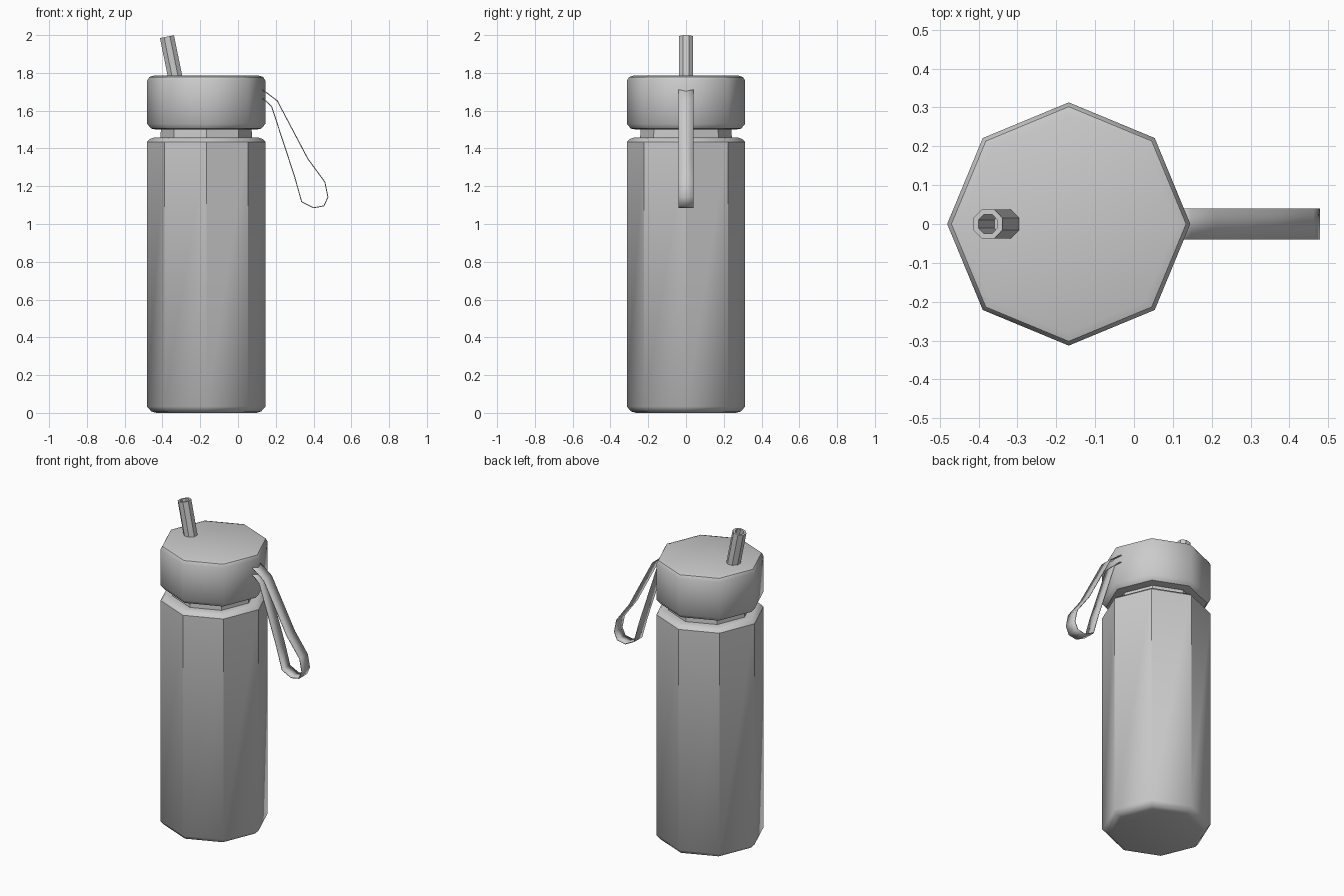
import bpy, bmesh
from math import cos, sin, pi, radians
from mathutils import Matrix, Vector

if "Cube" in bpy.data.objects:
    bpy.data.objects.remove(bpy.data.objects["Cube"])

CX = -0.168   # bottle axis


def finish(name, bm, matrix=Matrix(), angle=40):
    bmesh.ops.recalc_face_normals(bm, faces=bm.faces)
    mesh = bpy.data.meshes.new(name)
    bm.to_mesh(mesh)
    bm.free()
    obj = bpy.data.objects.new(name, mesh)
    obj.matrix_world = matrix
    bpy.context.collection.objects.link(obj)
    bpy.ops.object.select_all(action='DESELECT')
    obj.select_set(True)
    bpy.context.view_layer.objects.active = obj
    bpy.ops.object.shade_smooth_by_angle(angle=radians(angle))
    return obj


def lathe(name, profile, matrix, phase=0.0, loop=False, sides=8):
    """Eight-sided turned part; a looped profile makes a tube, otherwise ends are capped."""
    bm = bmesh.new()
    rings = []
    for r, z in profile:
        rings.append([bm.verts.new((r * cos(phase + 2 * pi * i / sides),
                                    r * sin(phase + 2 * pi * i / sides), z))
                      for i in range(sides)])
    pairs = list(zip(rings, rings[1:]))
    if loop:
        pairs.append((rings[-1], rings[0]))
    else:
        bm.faces.new(rings[0])
        bm.faces.new(rings[-1])
    for a, b in pairs:
        for i in range(sides):
            j = (i + 1) % sides
            bm.faces.new((a[i], a[j], b[j], b[i]))
    return finish(name, bm, matrix)


axis = Matrix.Translation((CX, 0, 0))

# Bottle body with chamfered base, shoulder and neck
lathe("bottle_body", [(0.265, 0.0), (0.291, 0.008), (0.313, 0.033),
                      (0.313, 1.435), (0.298, 1.45), (0.275, 1.458),
                      (0.243, 1.458), (0.238, 1.53)], axis)

# Screw lid
lathe("lid", [(0.265, 1.50), (0.292, 1.505), (0.313, 1.53),
              (0.313, 1.758), (0.302, 1.778), (0.28, 1.785)], axis)

# Hollow tilted straw
base, tip = Vector((-0.328, 0, 1.755)), Vector((-0.376, 0, 1.992))
direction = tip - base
tilt = direction.to_track_quat('Z', 'Y').to_matrix().to_4x4()
length = direction.length
lathe("straw", [(0.041, 0), (0.041, length), (0.027, length), (0.027, 0)],
      Matrix.Translation(base) @ tilt, phase=pi / 8, loop=True)

# Carry strap: thin ribbon loop hanging from the lid
path = [(0.115, 1.717), (0.145, 1.70), (0.208, 1.652), (0.37, 1.345), (0.46, 1.222),
        (0.476, 1.143), (0.455, 1.096), (0.40, 1.086), (0.337, 1.118),
        (0.30, 1.25), (0.178, 1.622), (0.145, 1.655), (0.115, 1.672)]
bm = bmesh.new()
rows = [[bm.verts.new((x, y, z)) for y in (-0.04, 0.04)] for x, z in path]
for a, b in zip(rows, rows[1:]):
    bm.faces.new((a[0], b[0], b[1], a[1]))
strap = finish("carry_strap", bm, angle=15)
solid = strap.modifiers.new("thickness", 'SOLIDIFY')
solid.thickness = 0.005
solid.offset = 0
